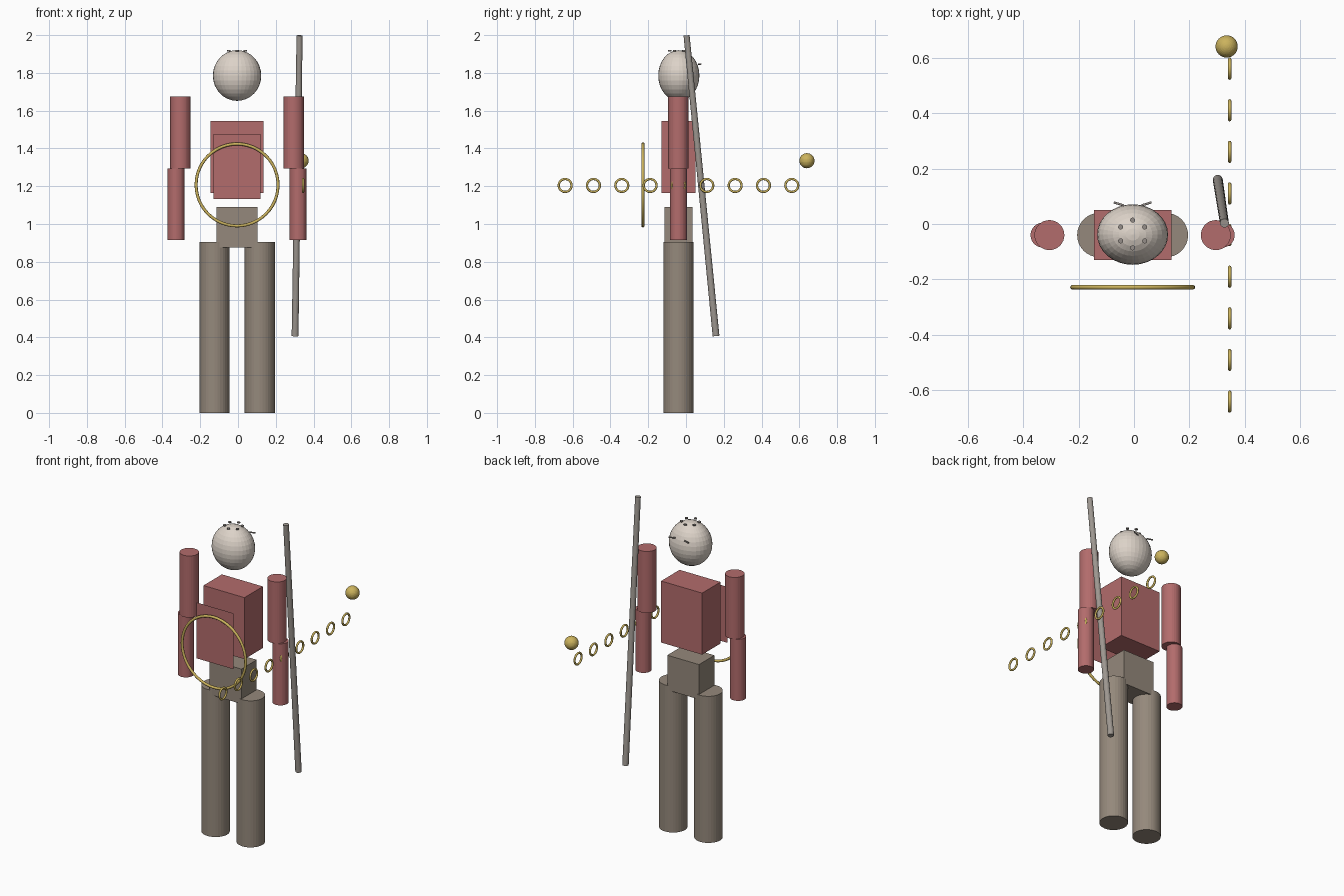
import bpy, math
from mathutils import Vector

if "Cube" in bpy.data.objects:
    bpy.data.objects.remove(bpy.data.objects["Cube"])

CX, CY = -0.005, -0.04   # body axis


def mat(name, r, g, b):
    m = bpy.data.materials.new(name)
    m.diffuse_color = (r, g, b, 1)
    m.use_nodes = True
    m.node_tree.nodes["Principled BSDF"].inputs["Base Color"].default_value = m.diffuse_color
    return m


RED = mat("red_cloth", 0.45, 0.15, 0.15)
BROWN = mat("brown_cloth", 0.30, 0.25, 0.20)
SKIN = mat("pale_skin", 0.72, 0.65, 0.58)
GOLD = mat("gold", 0.60, 0.45, 0.11)
WOOD = mat("grey_wood", 0.34, 0.31, 0.28)
DARK = mat("dark_marks", 0.30, 0.27, 0.25)


def finish(name, material, scale=None):
    o = bpy.context.object
    o.name = name
    if scale:
        o.scale = scale
    o.data.materials.append(material)
    return o


def box(name, material, loc, size):
    bpy.ops.mesh.primitive_cube_add(size=1, location=loc)
    return finish(name, material, size)


def rod(name, material, a, b, r1, r2=None, sides=32):
    a, b = Vector(a), Vector(b)
    d = b - a
    bpy.ops.mesh.primitive_cone_add(
        vertices=sides, radius1=r1, radius2=r1 if r2 is None else r2,
        depth=d.length, location=(a + b) / 2,
        rotation=d.to_track_quat('Z', 'Y').to_euler())
    return finish(name, material)


def ball(name, material, loc, radii):
    bpy.ops.mesh.primitive_uv_sphere_add(segments=32, ring_count=16, radius=1, location=loc)
    return finish(name, material, radii)


def ring(name, material, loc, rot, major, minor, segs):
    bpy.ops.mesh.primitive_torus_add(
        location=loc, rotation=rot, major_radius=major, minor_radius=minor,
        major_segments=segs, minor_segments=12)
    bpy.ops.object.shade_smooth()
    return finish(name, material)


# Limbs, one set per side
for side, s in (("left", -1), ("right", 1)):
    def limb(part, material, x, z0, z1, r):
        px = CX + s * x
        rod(f"{side}_{part}", material, (px, CY, z0), (px, CY, z1), r)
    limb("leg", BROWN, 0.12, 0, 0.905, 0.08)
    limb("upper_arm", RED, 0.30, 1.295, 1.675, 0.054)
    limb("forearm", RED, 0.323, 0.915, 1.295, 0.045)
    # Thin rods on the +y side of the head
    rod(f"{side}_brow", DARK, (CX + s * 0.032, 0.067, 1.846),
        (CX + s * 0.068, 0.078, 1.846), 0.004, sides=12)

# Body
box("hips", BROWN, (CX, CY, 0.982), (0.217, 0.15, 0.215))
box("torso", RED, (CX, CY, 1.355), (0.28, 0.18, 0.38))
ball("head", SKIN, (CX, -0.038, 1.786), (0.128, 0.109, 0.134))

# Flat cloth panel in front of the torso
bpy.ops.mesh.primitive_plane_add(size=1, location=(CX, -0.217, 1.305),
                                 rotation=(math.pi / 2, 0, 0))
finish("chest_panel", RED, (0.25, 0.345, 1))

# Six dots on top of the head
for i in range(6):
    a = math.radians(90 + 60 * i)
    x, y = CX + 0.05 * math.cos(a), -0.036 + 0.05 * math.sin(a)
    rod(f"head_dot_{i + 1}", DARK, (x, y, 1.914), (x, y, 1.92), 0.009, sides=16)

# Large hoop in front, row of small rings with an end ball
ring("front_hoop", GOLD, (CX, -0.228, 1.207), (math.pi / 2, 0, 0), 0.217, 0.008, 48)
for i in range(9):
    ring(f"chain_ring_{i + 1}", GOLD, (0.345, -0.64 + 0.15 * i, 1.204),
         (0, math.pi / 2, 0), 0.034, 0.006, 32)
ball("chain_ball", GOLD, (0.334, 0.64, 1.335), (0.04, 0.04, 0.04))

# Leaning staff
rod("staff", WOOD, (0.302, 0.159, 0.407), (0.326, 0.003, 1.998), 0.018, 0.016)
